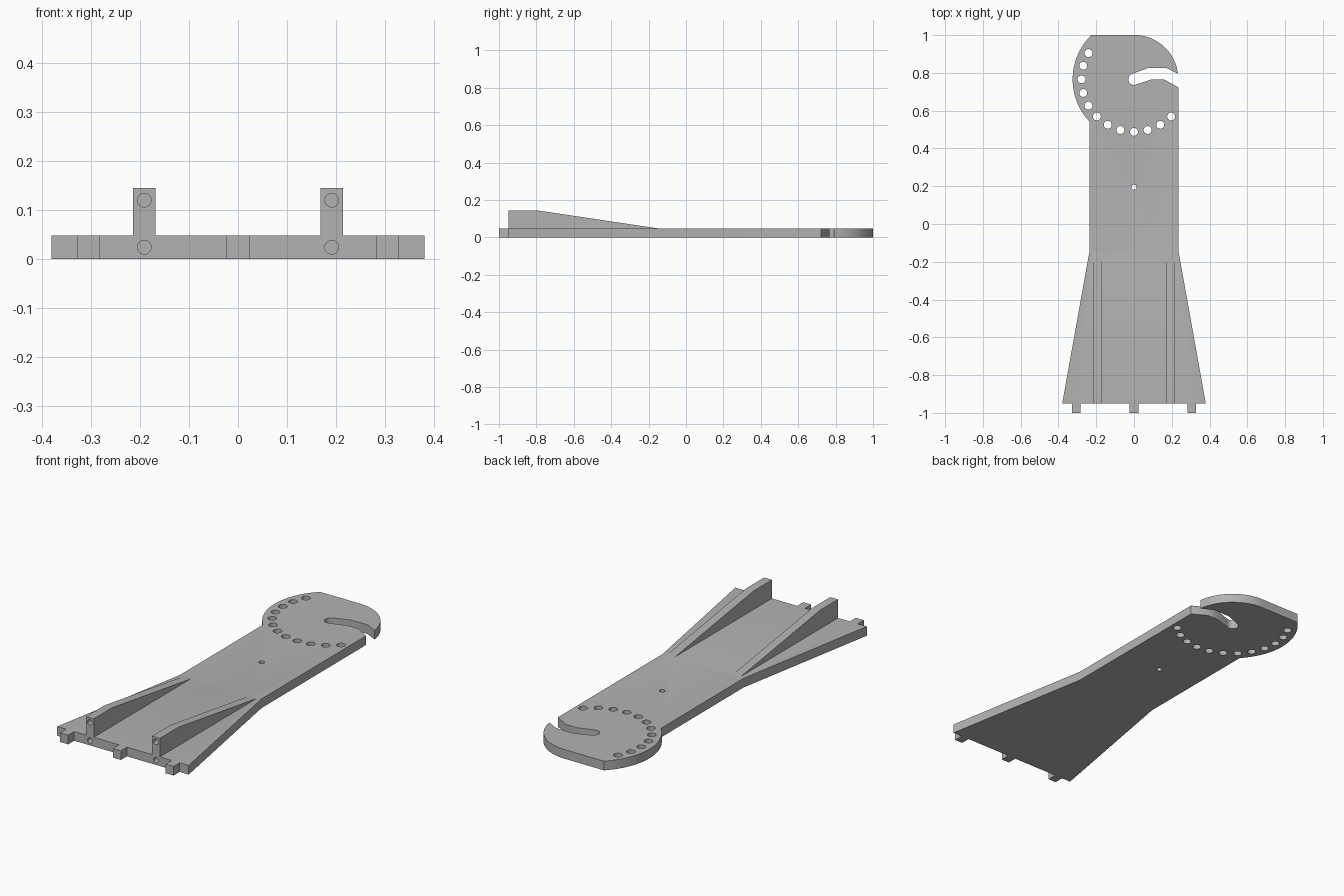
import bpy, bmesh, math
from mathutils import Vector

if "Cube" in bpy.data.objects:
    bpy.data.objects.remove(bpy.data.objects["Cube"])

T = 0.048                      # plate thickness
PIVOT = (0.0, 0.766)           # centre of the rounded head

grey = bpy.data.materials.new("plain grey")
grey.diffuse_color = (0.45, 0.45, 0.45, 1)
grey.use_nodes = True
grey.node_tree.nodes["Principled BSDF"].inputs["Base Color"].default_value = grey.diffuse_color


def prism(name, points, origin, u, v, depth):
    """Extrude a flat outline, drawn on axes u and v, by the depth vector."""
    bm = bmesh.new()
    o, u, v = Vector(origin), Vector(u), Vector(v)
    face = bm.faces.new([bm.verts.new(o + u * a + v * b) for a, b in points])
    ext = bmesh.ops.extrude_face_region(bm, geom=[face])
    moved = [g for g in ext["geom"] if isinstance(g, bmesh.types.BMVert)]
    bmesh.ops.translate(bm, verts=moved, vec=Vector(depth))
    bmesh.ops.recalc_face_normals(bm, faces=bm.faces)
    mesh = bpy.data.meshes.new(name)
    bm.to_mesh(mesh)
    bm.free()
    mesh.materials.append(grey)
    ob = bpy.data.objects.new(name, mesh)
    bpy.context.collection.objects.link(ob)
    return ob


def flat(name, points, z0=0.0, z1=T):
    return prism(name, points, (0, 0, z0), (1, 0, 0), (0, 1, 0), (0, 0, z1 - z0))


def arc(c, r, a0, a1, n):
    return [(c[0] + r * math.cos(math.radians(a0 + (a1 - a0) * i / n)),
             c[1] + r * math.sin(math.radians(a0 + (a1 - a0) * i / n)))
            for i in range(n + 1)]


def circle(c, r, n=24):
    return arc(c, r, 0, 360, n)[:-1]


def combine(target, other, operation):
    mod = target.modifiers.new(operation, 'BOOLEAN')
    mod.operation, mod.solver, mod.object = operation, 'EXACT', other
    bpy.context.view_layer.objects.active = target
    bpy.ops.object.modifier_apply(modifier=mod.name)
    bpy.data.objects.remove(other)


# Plate: flared foot with three tabs, straight shank, round head, hooked slot
outline = [(-0.38, -0.95)]
for x in (-0.305, 0.0, 0.305):
    outline += [(x - 0.023, -0.95), (x - 0.023, -1), (x + 0.023, -1), (x + 0.023, -0.95)]
outline += [(0.38, -0.95), (0.235, -0.14)]
outline += [(0.235, 0.723), (0.158, 0.766), (0.095, 0.766)]       # slot lower edge
outline += arc(PIVOT, 0.03, -70, -250, 14)                        # slot round end
outline += [(0.075, 0.826), (0.172, 0.826)]                       # slot upper edge
outline += arc(PIVOT, 0.235, 7, 90, 24)
outline[-1] = (0.0, 1.0)
outline += arc(PIVOT, 0.325, 134, 223.5, 32)
outline[-33] = (-0.226, 1.0)
outline += [(-0.235, -0.14)]
plate = flat("arm_plate", outline)

# Tapered ribs on the foot
for x in (-0.191, 0.191):
    profile = [(-0.95, 0.02), (-0.10, 0.02), (-0.15, T), (-0.8, 0.145), (-0.95, 0.145)]
    rib = prism("rib", profile, (x - 0.0225, 0, 0), (0, 1, 0), (0, 0, 1), (0.045, 0, 0))
    combine(plate, rib, 'UNION')

# Ring of index holes and the small middle hole
holes = [(PIVOT[0] + 0.278 * math.cos(math.radians(a)),
          PIVOT[1] + 0.278 * math.sin(math.radians(a)), 0.021) for a in range(150, 316, 15)]
holes.append((0.0, 0.195, 0.014))
for x, y, r in holes:
    combine(plate, flat("hole", circle((x, y), r), -0.05, 0.1), 'DIFFERENCE')

# Screw holes in the front edge
for x in (-0.191, 0.191):
    for z in (0.024, 0.12):
        cutter = prism("screw_hole", circle((x, z), 0.014), (0, -1.0, 0),
                       (1, 0, 0), (0, 0, 1), (0, 0.17, 0))
        combine(plate, cutter, 'DIFFERENCE')

bpy.ops.object.select_all(action='DESELECT')
plate.select_set(True)
bpy.context.view_layer.objects.active = plate
bpy.ops.object.shade_smooth_by_angle(angle=math.radians(30))
